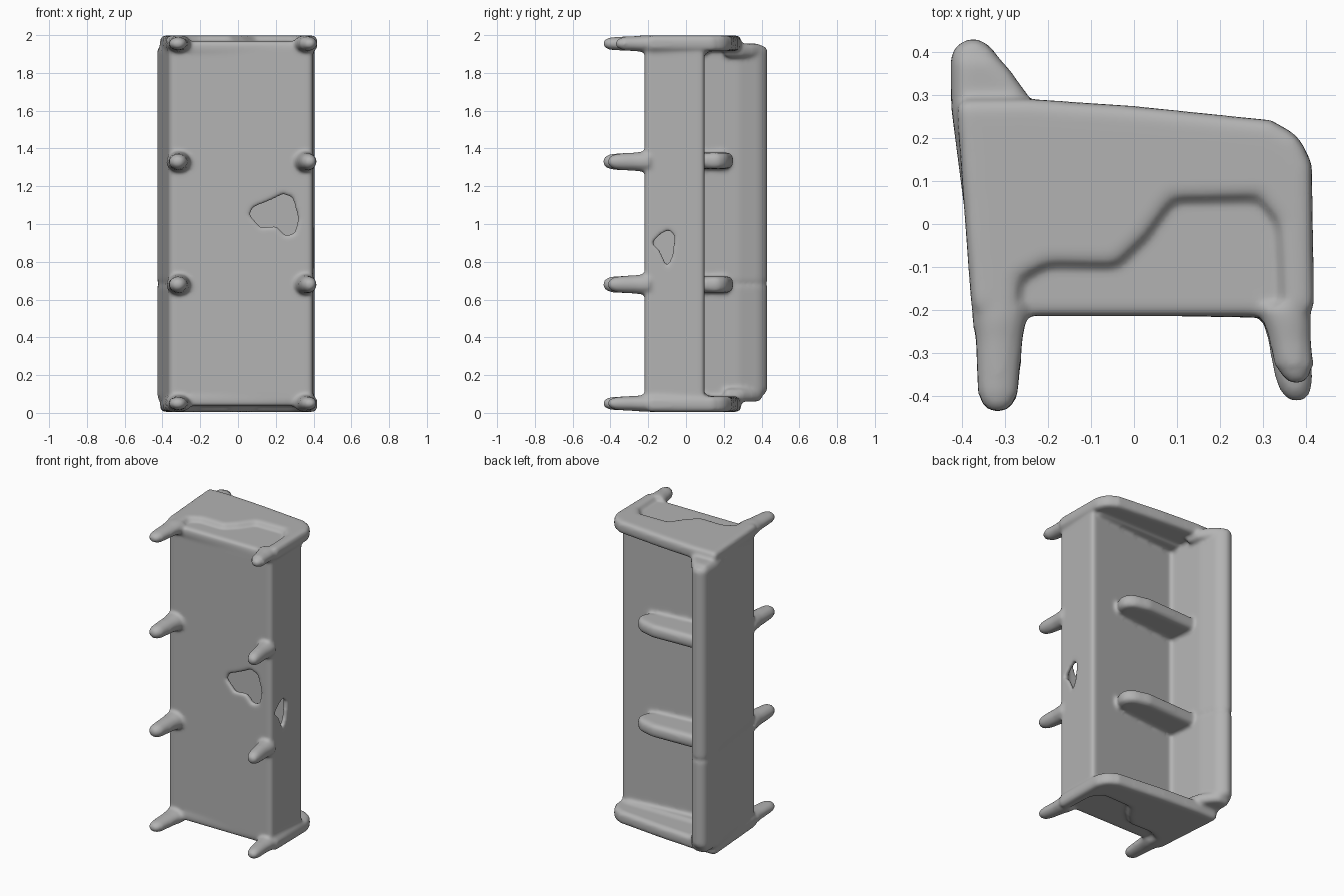
import bpy, bmesh, math
from mathutils import Vector

if "Cube" in bpy.data.objects:
    bpy.data.objects.remove(bpy.data.objects["Cube"])

fabric = bpy.data.materials.new("light_grey")
fabric.diffuse_color = (0.45, 0.45, 0.45, 1)
fabric.use_nodes = True
fabric.node_tree.nodes["Principled BSDF"].inputs["Base Color"].default_value = fabric.diffuse_color


def finish(name, bm):
    bmesh.ops.recalc_face_normals(bm, faces=bm.faces)
    me = bpy.data.meshes.new(name)
    bm.to_mesh(me)
    bm.free()
    ob = bpy.data.objects.new(name, me)
    bpy.context.collection.objects.link(ob)
    me.materials.append(fabric)
    return ob


def apply(ob, mod):
    bpy.ops.object.select_all(action='DESELECT')
    ob.select_set(True)
    bpy.context.view_layer.objects.active = ob
    bpy.ops.object.modifier_apply(modifier=mod.name)


def prism(name, pts, lo, hi, axis=2, bevel=0.0):
    """Extrude a 2D outline along one axis, with rounded edges."""
    def place(p, d):
        v = list(p)
        v.insert(axis, d)
        return Vector(v)
    bm = bmesh.new()
    a = [bm.verts.new(place(p, lo)) for p in pts]
    b = [bm.verts.new(place(p, hi)) for p in pts]
    bm.faces.new(a)
    bm.faces.new(b)
    n = len(pts)
    for i in range(n):
        j = (i + 1) % n
        bm.faces.new((a[i], a[j], b[j], b[i]))
    ob = finish(name, bm)
    if bevel:
        m = ob.modifiers.new("round", 'BEVEL')
        m.width, m.segments, m.limit_method = bevel, 4, 'ANGLE'
        m.angle_limit = math.radians(25)
        apply(ob, m)
    return ob


def leg(name, x, z, tip_x, length, wide, thick):
    """Tapered leg with a rounded foot, pointing to -y."""
    profile = [(-0.19, 1.2), (-0.225, 1.12), (-0.27, 0.98), (-0.33, 0.92),
               (-length + 0.045, 0.84), (-length + 0.018, 0.64),
               (-length + 0.002, 0.3)]
    bm = bmesh.new()
    rings, n = [], 16
    for y, s in profile:
        cx = x + (tip_x - x) * (-0.19 - y) / (length - 0.19)
        rings.append([bm.verts.new((cx + wide * s * math.cos(k * math.tau / n), y,
                                    z + thick * min(s, 1.1) * math.sin(k * math.tau / n)))
                      for k in range(n)])
    for a, b in zip(rings, rings[1:]):
        for k in range(n):
            bm.faces.new((a[k], a[(k + 1) % n], b[(k + 1) % n], b[k]))
    bm.faces.new(rings[0])
    bm.faces.new(rings[-1])
    return finish(name, bm)


def cut(ob, cutter):
    m = ob.modifiers.new("cut", 'BOOLEAN')
    m.operation, m.object, m.solver = 'DIFFERENCE', cutter, 'EXACT'
    apply(ob, m)
    bpy.data.objects.remove(cutter)


# Seat base
seat = prism("seat_base", [(-0.36, -0.207), (0.395, -0.22), (0.405, 0.1), (-0.36, 0.03)],
             0.045, 1.955, bevel=0.022)
parts = [seat]

# Backrest in two panels that meet at a shallow seam
back = [(-0.364, -0.207), (-0.28, -0.207), (-0.258, 0.05), (-0.28, 0.28),
        (-0.32, 0.405), (-0.375, 0.44), (-0.428, 0.408), (-0.426, 0.27)]
parts.append(prism("backrest_long", back, 0.675, 1.945, bevel=0.035))
short = prism("backrest_short", back, 0.055, 0.695, bevel=0.035)
parts.append(short)
# The upper rim slopes away toward the lower end
for v in short.data.vertices:
    if v.co.z < 0.2 and v.co.y > 0.28:
        v.co.z += (v.co.y - 0.28) * 0.3

# End panels: raised arm with a stepped recess below it
arm = [(-0.378, -0.21), (-0.27, -0.21), (-0.265, -0.13), (-0.20, -0.095), (-0.04, -0.10),
       (0.03, -0.03), (0.09, 0.055), (0.29, 0.06), (0.335, 0.0), (0.345, -0.21),
       (0.42, -0.21), (0.415, 0.14), (0.385, 0.205), (0.32, 0.242), (0.0, 0.275),
       (-0.25, 0.292), (-0.415, 0.29)]
parts.append(prism("arm_top", arm, 1.915, 1.998, bevel=0.027))
parts.append(prism("arm_bottom", arm, 0.005, 0.088, bevel=0.027))

# Fillets that blend each end of the backrest into the arm
fillet = [(-0.42, 0.2), (-0.22, 0.2), (-0.245, 0.297), (-0.29, 0.36), (-0.33, 0.405), (-0.42, 0.40)]
parts.append(prism("back_fillet_top", fillet, 1.88, 1.955, bevel=0.03))
parts.append(prism("back_fillet_bottom", fillet, 0.06, 0.13, bevel=0.03))

# Recessed floor of each end panel
floor = [(-0.30, -0.215), (0.37, -0.215), (0.37, 0.12), (-0.30, 0.12)]
parts.append(prism("arm_recess_top", floor, 1.90, 1.968, bevel=0.02))
parts.append(prism("arm_recess_bottom", floor, 0.036, 0.10, bevel=0.02))

# Armrests between the seats
rest = [(-0.31, 0.02), (0.15, 0.06), (0.22, 0.10), (0.235, 0.17), (0.19, 0.222),
        (0.08, 0.25), (-0.31, 0.235)]
for label, z in (("upper", 1.335), ("lower", 0.68)):
    parts.append(prism("armrest_" + label, rest, z - 0.043, z + 0.043, bevel=0.032))

# Legs: corner pairs and middle pairs
for i, (z, thick, length) in enumerate(((0.05, 0.041, 0.415), (0.68, 0.05, 0.415),
                                        (1.33, 0.05, 0.415), (1.955, 0.041, 0.375))):
    parts.append(leg(f"back_leg_{i + 1}", -0.313, z, -0.318, 0.44, 0.057, thick))
    parts.append(leg(f"front_leg_{i + 1}", 0.352, z, 0.38, length, 0.051, thick))

# Hollow the seat and tear two holes into it
cut(seat, prism("cavity", [(-0.24, -0.185), (0.365, -0.185), (0.37, 0.062), (-0.24, 0.003)], 0.1, 1.9))
cut(seat, prism("underside_hole", [(0.06, 1.05), (0.08, 1.09), (0.18, 1.13), (0.24, 1.16),
                                   (0.29, 1.14), (0.32, 1.03), (0.30, 0.95), (0.25, 0.94),
                                   (0.2, 0.99), (0.12, 0.98)], -0.3, -0.1, axis=1))
cut(seat, prism("front_hole", [(-0.18, 0.90), (-0.13, 0.95), (-0.09, 0.97), (-0.06, 0.94),
                               (-0.07, 0.84), (-0.10, 0.77), (-0.14, 0.86)], 0.3, 0.5, axis=0))

# Fuse the parts into one skin with soft transitions
bpy.ops.object.select_all(action='DESELECT')
for p in parts:
    p.select_set(True)
bpy.context.view_layer.objects.active = seat
bpy.ops.object.join()
seat.name = "sofa"
m = seat.modifiers.new("fuse", 'REMESH')
m.mode, m.voxel_size = 'VOXEL', 0.011
apply(seat, m)
m = seat.modifiers.new("relax", 'SMOOTH')
m.factor, m.iterations = 0.5, 6
apply(seat, m)
bpy.ops.object.shade_smooth_by_angle(angle=math.radians(60))
